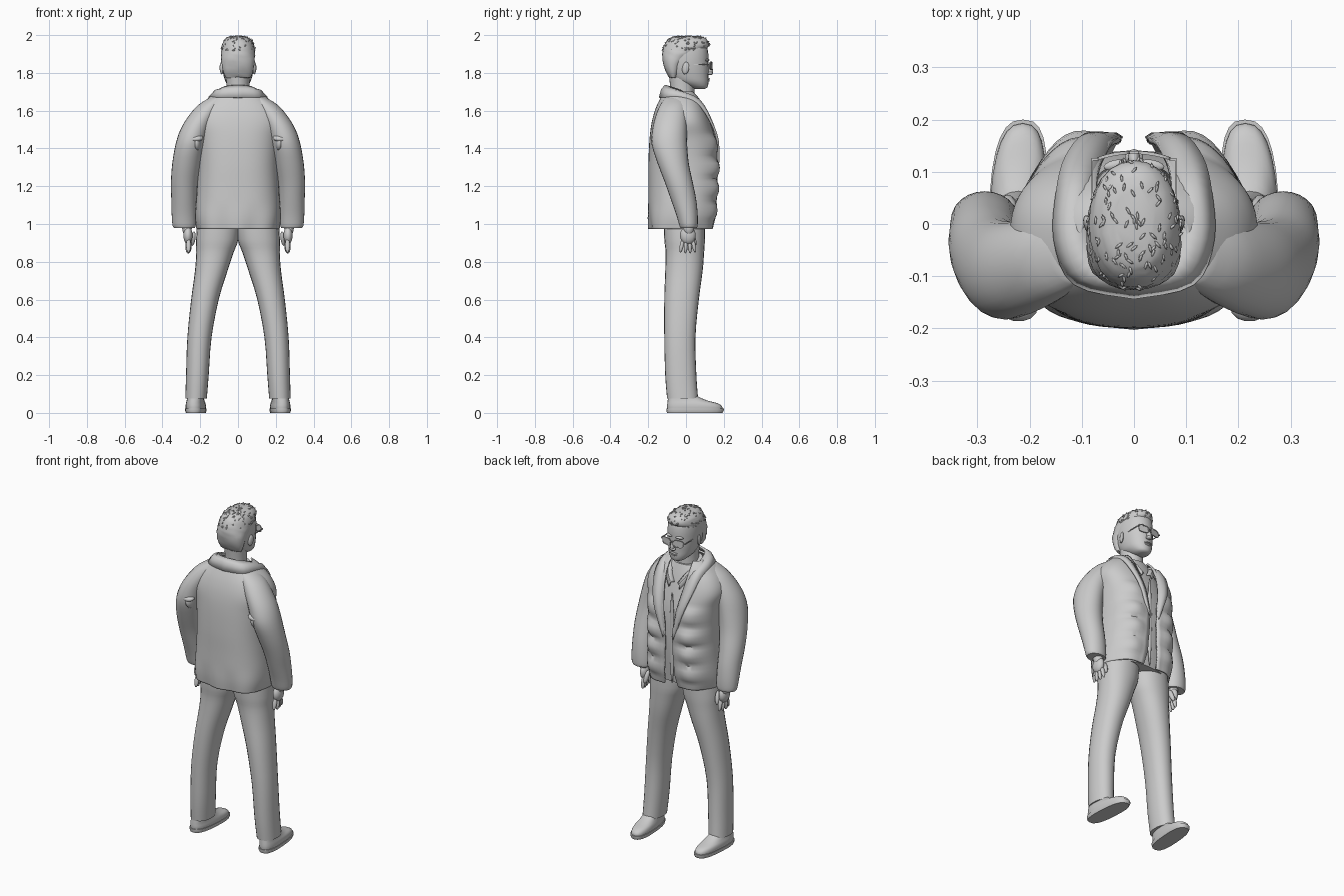
import bpy, bmesh, math, random
from mathutils import Vector, Matrix

random.seed(4)
grey = bpy.data.materials.new("plain grey")
grey.diffuse_color = (0.6, 0.6, 0.6, 1)


def finish(name, bm, mirror=False, solid=0, angle=45):
    bmesh.ops.recalc_face_normals(bm, faces=bm.faces)
    me = bpy.data.meshes.new(name)
    bm.to_mesh(me)
    bm.free()
    me.materials.append(grey)
    ob = bpy.data.objects.new(name, me)
    bpy.context.collection.objects.link(ob)
    bpy.ops.object.select_all(action='DESELECT')
    ob.select_set(True)
    bpy.context.view_layer.objects.active = ob
    bpy.ops.object.shade_smooth_by_angle(angle=math.radians(angle))
    if mirror:
        ob.modifiers.new("mirror", 'MIRROR')
    if solid:
        m = ob.modifiers.new("thickness", 'SOLIDIFY')
        m.thickness, m.offset = solid, 0
    return ob


def spline(rows, n):
    """Smoothly interpolate rows of numbers."""
    out = []
    for i in range(len(rows) - 1):
        a, b, c, d = (rows[max(0, min(len(rows) - 1, i + k))] for k in (-1, 0, 1, 2))
        for s in range(n):
            t = s / n
            out.append([q + 0.5 * t * (r - p + t * (2*p - 5*q + 4*r - w + t * (3*(q - r) + w - p)))
                        for p, q, r, w in zip(a, b, c, d)])
    return out + [list(rows[-1])]


def loft(name, rows, seg=24, steps=3, power=1.0, opening=False, tweak=None, **kw):
    """Rows of (z, centre x, half width, back y, front y[, half opening])."""
    bm, rings = bmesh.new(), []
    for r in spline(rows, steps):
        z, cx, rx, yb, yf = r[:5]
        a0 = math.asin(min(0.9, r[5] / rx)) ** (1 / power) if opening else 0
        ring = []
        for k in range(seg + (1 if opening else 0)):
            a = a0 + (2 * math.pi - 2 * a0) * k / seg
            s, c = math.sin(a), math.cos(a)
            x = cx + rx * math.copysign(abs(s) ** power, s)
            y = (yb + yf) / 2 + (yf - yb) / 2 * math.copysign(abs(c) ** power, c)
            p = Vector((x, y, z))
            ring.append(bm.verts.new(tweak(p) if tweak else p))
        rings.append(ring)
    for a, b in zip(rings, rings[1:]):
        for k in range(seg):
            j = (k + 1) % len(a)
            bm.faces.new((a[k], a[j], b[j], b[k]))
    if not opening:
        bm.faces.new(rings[0])
        bm.faces.new(rings[-1])
    return finish(name, bm, **kw)


def blobs(name, items, u=14, v=9, **kw):
    """Ellipsoids given as (centre, radii, tilt about x, turn about z)."""
    bm = bmesh.new()
    for c, r, tilt, turn in items:
        m = (Matrix.Translation(c) @ Matrix.Rotation(turn, 4, 'Z')
             @ Matrix.Rotation(tilt, 4, 'X') @ Matrix.Diagonal((*r, 1)))
        bmesh.ops.create_uvsphere(bm, u_segments=u, v_segments=v, radius=1, matrix=m)
    return finish(name, bm, **kw)


def strip(name, inner, outer, **kw):
    """Band of cloth between two edges."""
    bm = bmesh.new()
    mid = [(Vector(a) + Vector(b)) / 2 + Vector((0.005 if a[0] else 0, 0.004 if a[1] > 0 else -.004, 0.012))
           for a, b in zip(inner, outer)]
    rows = [[bm.verts.new(p) for p in spline(e, 4)] for e in (inner, mid, outer)]
    for a, b in zip(rows, rows[1:]):
        for k in range(len(a) - 1):
            bm.faces.new((a[k], a[k + 1], b[k + 1], b[k]))
    return finish(name, bm, **kw)


# Trousers: each leg meets the other at the crotch
loft("trouser_leg", [
    (0.075, .222, .057, -.100, .064), (0.2, .215, .060, -.110, .055), (0.4, .204, .064, -.115, .050),
    (0.6, .175, .073, -.115, .068), (0.75, .142, .086, -.110, .088), (0.85, .122, .099, -.108, .096),
    (0.92, .110, .112, -.115, .100), (1.05, .100, .112, -.120, .100)], power=.92, mirror=True)

# Shoes, turned slightly inward at the toe
turn_in = lambda p: p + Vector((-0.07 * (p.y - 0.02), 0, 0))
loft("shoe_sole", [(0, .225, .050, -.100, .194), (.012, .225, .054, -.104, .200), (.022, .225, .054, -.104, .200)],
     steps=1, power=.75, tweak=turn_in, mirror=True)
loft("shoe_upper", [(.02, .225, .051, -.099, .193), (.035, .225, .052, -.100, .190), (.05, .225, .050, -.099, .170),
                    (.065, .224, .046, -.097, .115), (.085, .223, .043, -.094, .068), (.11, .222, .040, -.09, .045)],
     power=.8, tweak=turn_in, mirror=True)

# Shirt under the jacket
loft("shirt", [(.985, 0, .195, -.16, .118), (1.2, 0, .19, -.17, .140), (1.4, 0, .19, -.165, .135),
               (1.53, 0, .18, -.15, .105), (1.62, 0, .13, -.12, .078), (1.68, 0, .075, -.085, .055)], power=.85)
strip("shirt_collar", [(.012, .093, 1.58), (.045, .068, 1.635), (.066, .01, 1.675), (.045, -.06, 1.70), (0, -.08, 1.705)],
      [(.035, .112, 1.555), (.07, .085, 1.605), (.085, .01, 1.645), (.06, -.075, 1.66), (0, -.1, 1.665)],
      mirror=True, solid=.008)
blobs("shirt_placket", [((0, .134, 1.26), (.014, .009, .28), 0, 0)])


# Open jacket with a creased hem and puffy pockets swelling from the front panels
def crease(p):
    low = max(0, 1 - (p.z - 0.97) / 0.14)
    a = math.atan2(p.x, p.y)
    p.x *= 1 + .02 * low * math.sin(9 * a) * math.copysign(1, p.x)
    p.y *= 1 + .04 * low * math.cos(8 * a)
    if p.y > 0:
        side = math.exp(-((abs(p.x) - .125) / .06) ** 2)
        for z, h, d in ((1.42, .045, .020), (1.295, .04, .026), (1.185, .04, .026), (1.07, .04, .018)):
            p.y += d * side * math.exp(-((p.z - z) / h) ** 4)
    return p


loft("jacket", [
    (.975, 0, .212, -.188, .142, .045), (1.05, 0, .220, -.194, .154, .035), (1.2, 0, .211, -.194, .160, .026),
    (1.32, 0, .208, -.194, .163, .026), (1.45, 0, .216, -.188, .150, .045), (1.54, 0, .232, -.176, .125, .06),
    (1.61, 0, .205, -.156, .098, .068), (1.67, 0, .145, -.128, .066, .07), (1.70, 0, .100, -.108, .04, .065)],
    seg=60, steps=6, power=.78, opening=True, tweak=crease, solid=.010)

# Lapels running into the turned-down collar
strip("collar_and_lapel",
      [(.024, .162, 1.28), (.042, .152, 1.43), (.064, .113, 1.56), (.083, .06, 1.655), (.090, -.02, 1.70),
       (.066, -.085, 1.725), (0, -.106, 1.733)],
      [(.034, .168, 1.27), (.095, .168, 1.44), (.132, .122, 1.560), (.146, .060, 1.638), (.150, -.03, 1.672),
       (.112, -.112, 1.670), (0, -.138, 1.668)], mirror=True, solid=.012)

# Sleeves, from cuff to rounded shoulder
loft("sleeve", [
    (.980, .284, .056, -.030, .058), (.995, .285, .062, -.036, .062), (1.05, .286, .065, -.052, .062),
    (1.13, .286, .067, -.080, .054), (1.22, .284, .071, -.112, .036), (1.32, .272, .076, -.150, .015),
    (1.42, .253, .078, -.181, .006), (1.50, .228, .077, -.178, .004), (1.57, .190, .073, -.162, .006),
    (1.63, .146, .065, -.137, .006), (1.672, .100, .044, -.110, 0)], mirror=True)
# Bunched cloth behind the armpit
blobs("sleeve_fold", [((.225, -.155, 1.455), (.042, .032, .018), .3, .2), ((.215, -.150, 1.43), (.018, .034, .04), .2, .2)],
      mirror=True)

# Hands, with fingers loosely curled inward
fingers = [((.266 - .004 * abs(i - 1), -.022 + .021 * i, .882 + .004 * abs(i - 1.5)),
            (.013, .0105, .040), .14 * (i - 1.5), 0) for i in range(4)]
blobs("hand", fingers + [((.265, .010, .94), (.025, .042, .048), 0, 0), ((.27, .014, .985), (.027, .03, .05), 0, 0),
                         ((.238, .038, .922), (.013, .014, .040), .35, -.4)], mirror=True)

# Neck and head
loft("neck", [(1.60, 0, .064, -.088, .055), (1.70, 0, .060, -.082, .045), (1.80, 0, .064, -.092, .05)])
loft("head", [
    (1.716, 0, .022, .045, .100), (1.725, 0, .042, .015, .114), (1.75, 0, .064, -.050, .119),
    (1.78, 0, .075, -.086, .119), (1.82, 0, .083, -.110, .120), (1.86, 0, .087, -.122, .119),
    (1.90, 0, .087, -.122, .118), (1.94, 0, .082, -.115, .110), (1.97, 0, .065, -.09, .085), (1.985, 0, .03, -.05, .04)],
    power=.92)
blobs("nose", [((0, .126, 1.815), (.012, .017, .028), .25, 0), ((0, .128, 1.798), (.018, .015, .010), 0, 0)])
blobs("lips", [((0, .118, 1.768), (.024, .009, .005), 0, 0), ((0, .116, 1.759), (.021, .009, .006), 0, 0)])
blobs("brow", [((.035, .113, 1.868), (.024, .010, .007), 0, -.2)], mirror=True)
blobs("ear", [((.087, -.002, 1.825), (.009, .019, .033), -.15, -.3)], mirror=True)

# Short hair with a swept-up fringe and loose tufts
rough = lambda p: p + Vector([random.uniform(-.0015, .0015) for _ in range(3)])
hair = [(1.775, 0, .066, -.087, -.045), (1.81, 0, .080, -.109, -.03), (1.86, 0, .088, -.124, .0),
        (1.895, 0, .090, -.126, .05), (1.92, 0, .089, -.124, .098), (1.945, 0, .085, -.117, .121),
        (1.968, 0, .076, -.102, .116), (1.985, 0, .058, -.082, .098), (1.994, 0, .035, -.055, .07)]
loft("hair", hair, power=.92, tweak=rough)
tufts, crown = [], spline(hair[4:], 6)
for _ in range(130):
    z, _x, rx, yb, yf = random.choice(crown)
    a, f = random.uniform(0, 2 * math.pi), 1 if z < 1.993 else random.random()
    p = (rx * f * math.cos(a), (yb + yf) / 2 + (yf - yb) / 2 * f * math.sin(a), z)
    tufts.append((p, (.003, .010, .004), .3, random.uniform(-1, 1)))
blobs("hair_tufts", tufts, u=6, v=4)

# Glasses: rounded rim, lens, temple arm and bridge
bm = bmesh.new()
outline = [(math.copysign(abs(math.cos(t)) ** .6, math.cos(t)), math.copysign(abs(math.sin(t)) ** .6, math.sin(t)))
           for t in (2 * math.pi * k / 20 for k in range(20))]
loops = [[bm.verts.new((.039 + w * c, y - 2.5 * (.039 + w * c) ** 2, 1.838 + h * s)) for c, s in outline]
         for w, h, y in ((.031, .022, .134), (.031, .022, .140), (.027, .018, .140), (.027, .018, .134))]
for i in range(4):
    a, b = loops[i], loops[(i + 1) % 4]
    for k in range(20):
        bm.faces.new((a[k], a[(k + 1) % 20], b[(k + 1) % 20], b[k]))
bm.faces.new([bm.verts.new(v.co + Vector((0, .003, 0))) for v in loops[3]])
for c, s in (((.080, .062, 1.845), (.003, .125, .006)), ((.074, .124, 1.845), (.014, .005, .007)),
             ((.004, .137, 1.845), (.009, .005, .005))):
    bmesh.ops.create_cube(bm, size=1, matrix=Matrix.Translation(c) @ Matrix.Diagonal((*s, 1)))
finish("glasses", bm, mirror=True, angle=30)
